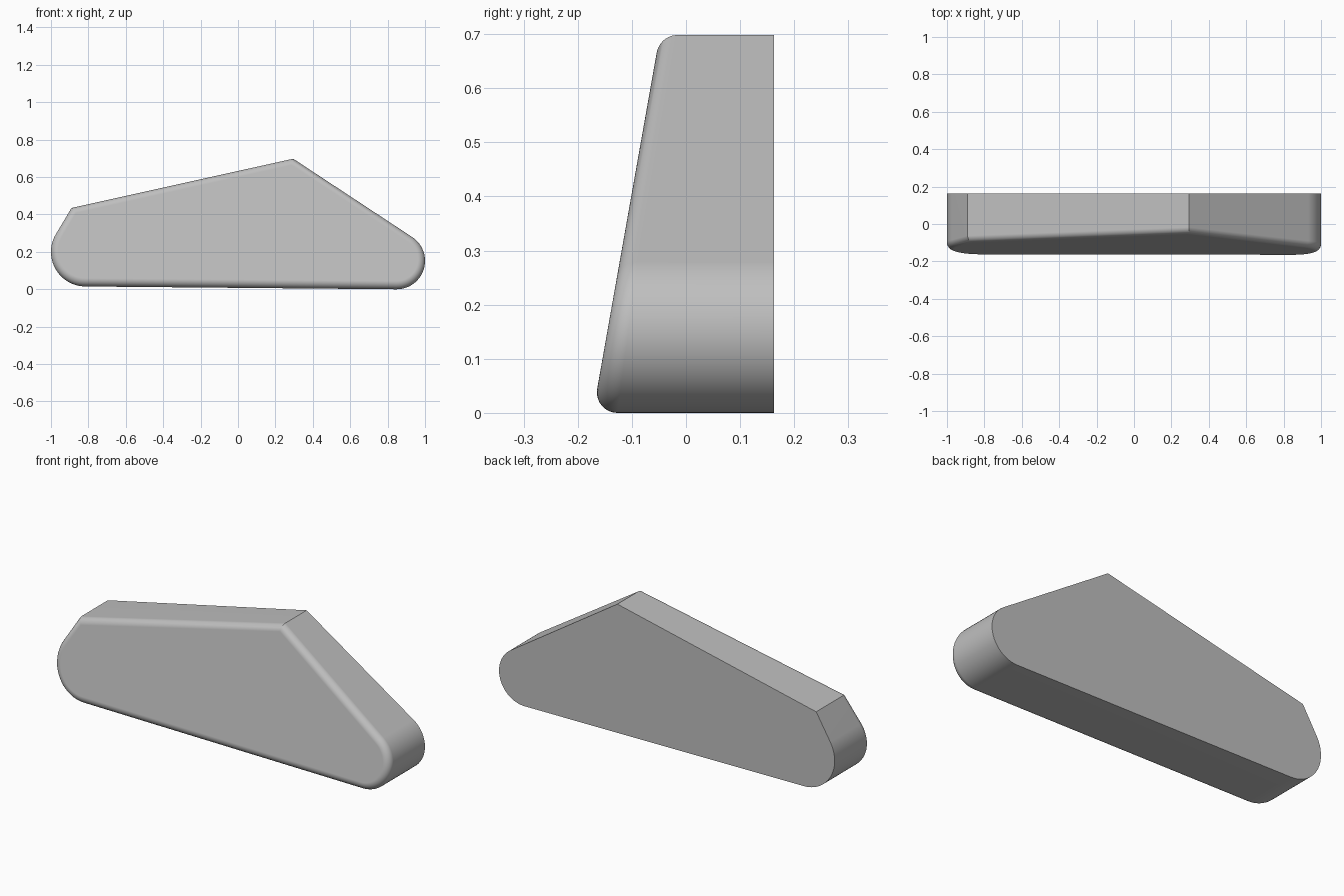
import bpy, bmesh, math
from mathutils import Vector

cube = bpy.data.objects.get("Cube")
if cube:
    bpy.data.objects.remove(cube, do_unlink=True)

BACK_Y, FILLET, STEPS, ARC = 0.163, 0.038, 10, 24
FRONT_N = Vector((0, -1, 0.177)).normalized()
FRONT_D = FRONT_N.dot(Vector((0, -0.172, 0)))


def direction(angle):
    return Vector((math.cos(angle), 0, math.sin(angle)))


def tangent_angle(center, radius, point, side):
    d = point - center
    return math.atan2(d.z, d.x) + side * math.acos(radius / d.length)


def arc(center, radius, start, end):
    for i in range(ARC + 1):
        n = direction(start + (end - start) * i / ARC)
        yield center + n * radius, n


def corner(point, n1, n2):
    return point, (n1 + n2) / (1 + n1.dot(n2))


# Outline: two sharp upper corners and a rounded end on each side
shoulder, apex = Vector((-0.89, 0, 0.435)), Vector((0.295, 0, 0.698))
right_c, right_r = Vector((0.848, 0, 0.152)), 0.152
left_c, left_r = Vector((-0.815, 0, 0.2)), 0.185
right_a = tangent_angle(right_c, right_r, apex, -1)
left_a = tangent_angle(left_c, left_r, shoulder, 1)
across = right_c - left_c
bottom_a = math.atan2(across.z, across.x) - math.acos((left_r - right_r) / across.length)
along = (apex - shoulder).normalized()
top_n = Vector((-along.z, 0, along.x))

outline = [corner(shoulder, direction(left_a), top_n),
           corner(apex, top_n, direction(right_a))]
outline += arc(right_c, right_r, right_a, bottom_a)
outline += arc(left_c, left_r, bottom_a + 2 * math.pi, left_a)

# Straight walls, a rolled fillet and a sloping front face
bm = bmesh.new()
columns = []
for p, m in outline:
    center = p - m * FILLET
    center.y = (FRONT_D - FILLET - FRONT_N.z * center.z) / FRONT_N.y
    sweep = m.angle(FRONT_N)
    column = [bm.verts.new((p.x, BACK_Y, p.z))]
    for i in range(STEPS + 1):
        t = i / STEPS
        v = (m * math.sin((1 - t) * sweep) + FRONT_N * math.sin(t * sweep)) / math.sin(sweep)
        column.append(bm.verts.new(center + v * FILLET))
    columns.append(column)

for a, b in zip(columns, columns[1:] + columns[:1]):
    for i in range(STEPS + 1):
        bm.faces.new((a[i], b[i], b[i + 1], a[i + 1]))
bm.faces.new([c[0] for c in columns])
bm.faces.new([c[-1] for c in columns])
bmesh.ops.recalc_face_normals(bm, faces=bm.faces)

mesh = bpy.data.meshes.new("wedge_body")
bm.to_mesh(mesh)
bm.free()
body = bpy.data.objects.new("wedge_body", mesh)
bpy.context.collection.objects.link(body)

# Plain grey material
grey = bpy.data.materials.new("light_grey")
grey.use_nodes = True
colour = (0.52, 0.52, 0.52, 1)
grey.diffuse_color = colour
grey.node_tree.nodes["Principled BSDF"].inputs["Base Color"].default_value = colour
mesh.materials.append(grey)

# Smooth rounds with crisp edges
bpy.context.view_layer.objects.active = body
body.select_set(True)
bpy.ops.object.shade_smooth_by_angle(angle=math.radians(25))
normals = body.modifiers.new("even_shading", 'WEIGHTED_NORMAL')
normals.keep_sharp = True
